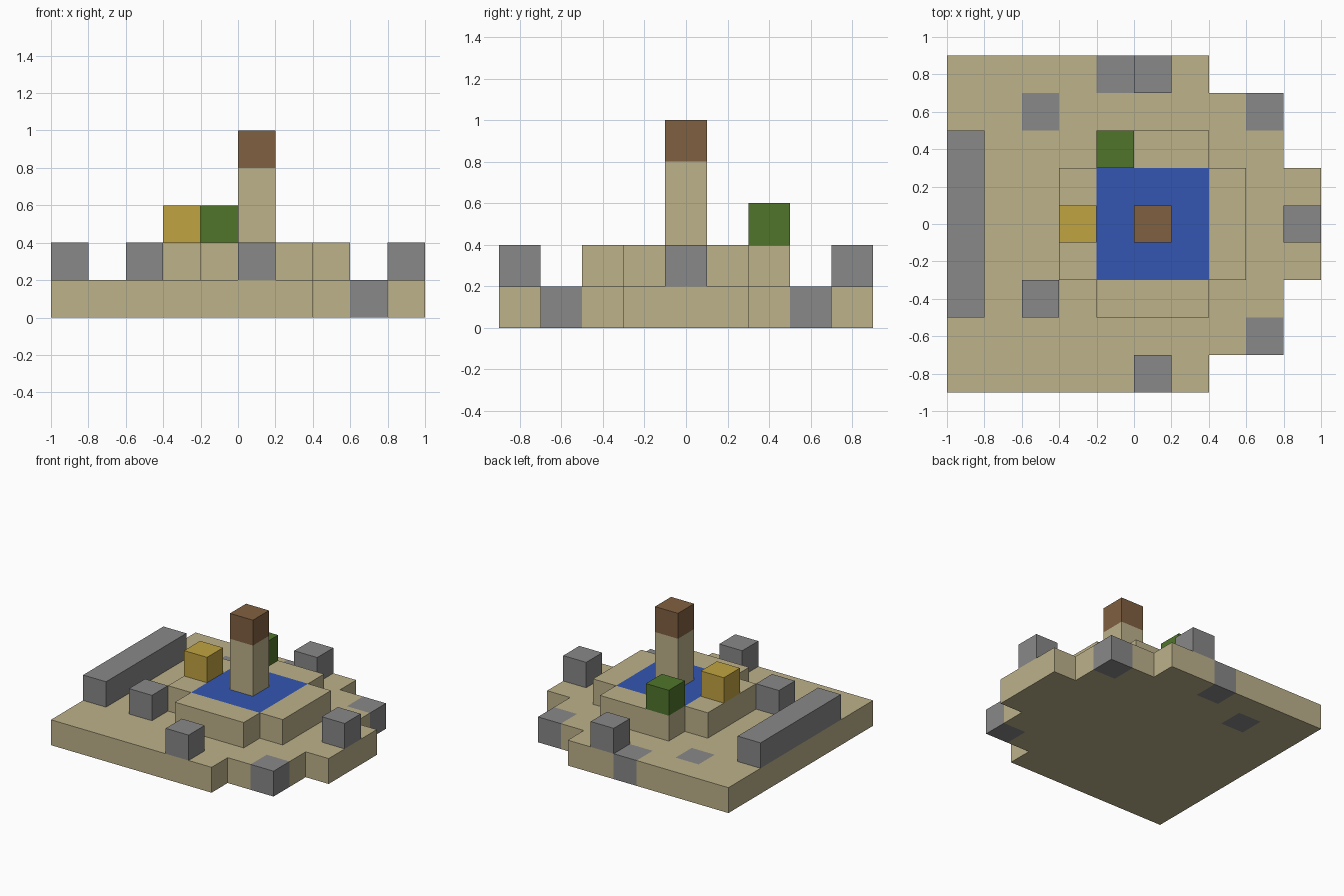
import bpy
import bmesh
import math
from mathutils import Vector

CELL = 0.2
ORIGIN = Vector((-1.0, -0.9, 0.0))

cube = bpy.data.objects.get("Cube")
if cube:
    bpy.data.objects.remove(cube, do_unlink=True)


def srgb(r, g, b):
    def lin(c):
        c /= 255
        return c / 12.92 if c < 0.04 else ((c + 0.055) / 1.055) ** 2.4
    return (lin(r), lin(g), lin(b), 1.0)


def make_material(name, colour):
    m = bpy.data.materials.new(name)
    m.use_nodes = True
    m.diffuse_color = colour
    bsdf = next(n for n in m.node_tree.nodes if n.type == 'BSDF_PRINCIPLED')
    bsdf.inputs["Base Color"].default_value = colour
    bsdf.inputs["Roughness"].default_value = 0.9
    return m


sand = make_material("sand", srgb(189, 178, 139))
stone = make_material("stone", srgb(136, 136, 136))
water = make_material("water blue", srgb(51, 86, 178))
wood = make_material("wood brown", srgb(128, 96, 64))
leaf = make_material("leaf green", srgb(80, 117, 43))
gold = make_material("gold", srgb(192, 163, 64))


def block(x0, x1, y0, y1, z0, z1):
    """Grid cells filling a box given in model units."""
    lo = [round((v - o) / CELL) for v, o in zip((x0, y0, z0), ORIGIN)]
    hi = [round((v - o) / CELL) for v, o in zip((x1, y1, z1), ORIGIN)]
    return {(i, j, k) for i in range(lo[0], hi[0])
            for j in range(lo[1], hi[1]) for k in range(lo[2], hi[2])}


def cube_at(x, y, z):
    """The single cell centred on x, y with its base at z."""
    h = CELL / 2
    return block(x - h, x + h, y - h, y + h, z, z + CELL)


# Flush paving stones set into the ground
paving = (cube_at(0.7, 0.6, 0) | cube_at(0.7, -0.6, 0)
          | cube_at(-0.1, 0.8, 0) | cube_at(-0.5, 0.6, 0))

# Stepped ground slab
ground = (block(-1, 0.4, -0.9, 0.9, 0, 0.2) | block(0.4, 0.8, -0.7, 0.7, 0, 0.2)
          | block(0.8, 1, -0.3, 0.3, 0, 0.2)) - paving

# Raised cross-shaped terrace around a pool
pool = block(-0.2, 0.4, -0.3, 0.3, 0.2, 0.4)
terrace = (block(-0.4, 0.6, -0.3, 0.3, 0.2, 0.4)
           | block(-0.2, 0.4, -0.5, 0.5, 0.2, 0.4)) - pool

parts = {
    "ground_slab": (ground, sand),
    "paving_stones": (paving, stone),
    "terrace": (terrace, sand),
    "pool": (pool, water),
    "pillar": (block(0, 0.2, -0.1, 0.1, 0.4, 0.8), sand),
    "pillar_cap": (cube_at(0.1, 0, 0.8), wood),
    "bush": (cube_at(-0.1, 0.4, 0.4), leaf),
    "gold_block": (cube_at(-0.3, 0, 0.4), gold),
    "long_wall": (block(-1, -0.8, -0.5, 0.5, 0.2, 0.4), stone),
    "left_stone": (cube_at(0.9, 0, 0.2), stone),
    "front_stone": (cube_at(0.1, -0.8, 0.2), stone),
    "back_stone": (cube_at(0.1, 0.8, 0.2), stone),
    "right_stone": (cube_at(-0.5, -0.4, 0.2), stone),
}
solid = set().union(*(cells for cells, _ in parts.values()))


def build(name, cells, material):
    """Skin the exposed sides of the cells and merge flat areas."""
    bm = bmesh.new()
    for cell in sorted(cells):
        centre = Vector(cell) + Vector((0.5, 0.5, 0.5))
        for axis in range(3):
            for sign in (-1, 1):
                n = Vector((0, 0, 0))
                n[axis] = sign
                if tuple(int(c + d) for c, d in zip(cell, n)) in solid:
                    continue
                u = Vector((0, 0, 0))
                u[(axis + 1) % 3] = 0.5
                v = n.cross(u)
                mid = centre + n * 0.5
                corners = (mid - u - v, mid + u - v, mid + u + v, mid - u + v)
                bm.faces.new([bm.verts.new(ORIGIN + c * CELL) for c in corners])
    bmesh.ops.remove_doubles(bm, verts=bm.verts, dist=0.001)
    bmesh.ops.dissolve_limit(bm, angle_limit=math.radians(1),
                             verts=bm.verts, edges=bm.edges)
    mesh = bpy.data.meshes.new(name)
    bm.to_mesh(mesh)
    bm.free()
    mesh.materials.append(material)
    bpy.context.collection.objects.link(bpy.data.objects.new(name, mesh))


for part_name, (part_cells, part_material) in parts.items():
    build(part_name, part_cells, part_material)
